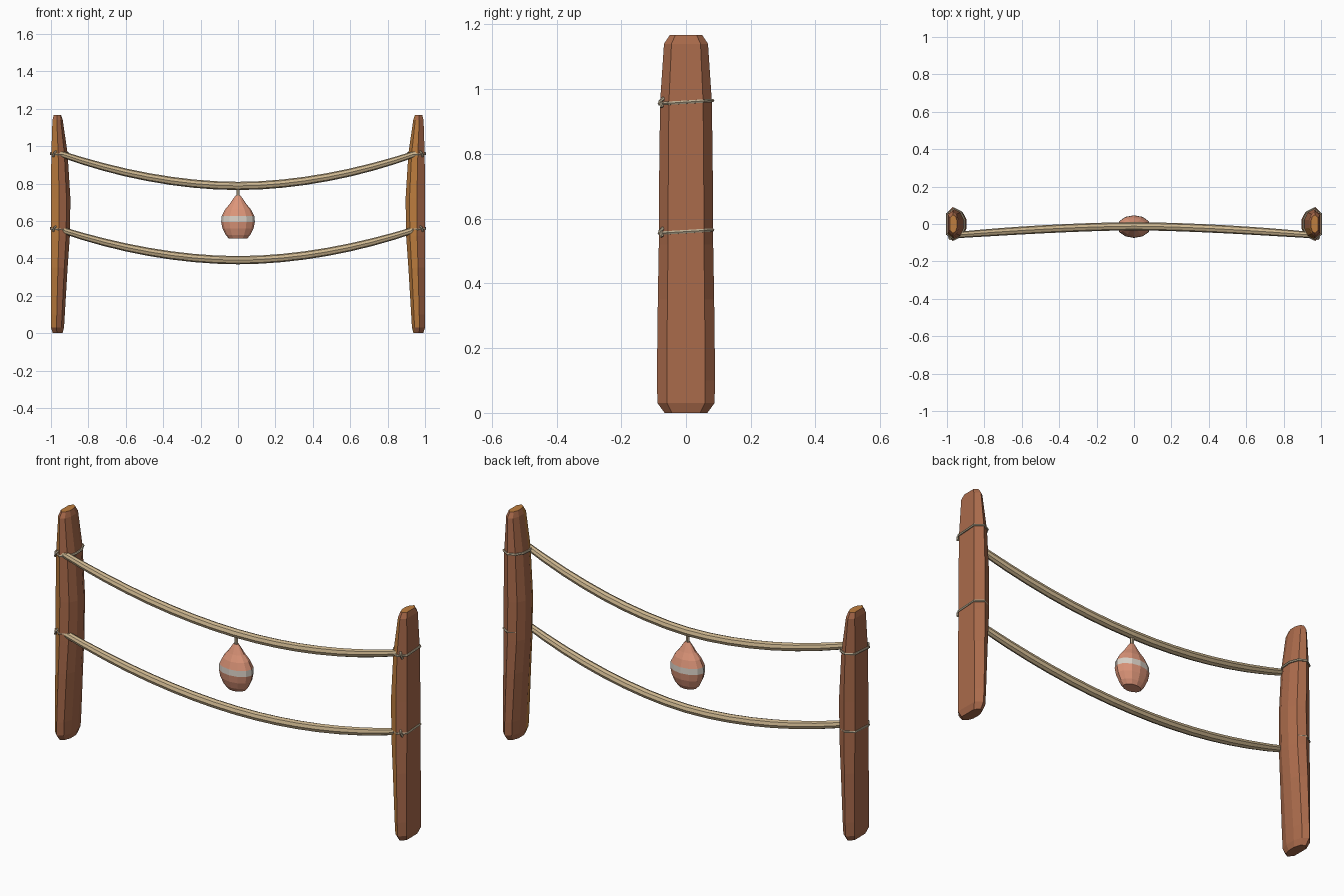
import bpy, bmesh, math
from mathutils import Vector

if "Cube" in bpy.data.objects:
    bpy.data.objects.remove(bpy.data.objects["Cube"])


def material(name, rgb):
    m = bpy.data.materials.new(name)
    m.diffuse_color = (*rgb, 1)
    m.use_nodes = True
    m.node_tree.nodes["Principled BSDF"].inputs["Base Color"].default_value = m.diffuse_color
    return m


BARK = material("red brown wood", (0.40, 0.145, 0.07))
CUT = material("orange wood", (0.52, 0.21, 0.05))
ROPE = material("tan rope", (0.60, 0.46, 0.27))
TWINE = material("grey tan twine", (0.50, 0.41, 0.28))
CLAY = material("pink clay", (0.72, 0.30, 0.19))
BAND = material("off white band", (0.70, 0.64, 0.57))


def loft(name, rings, mats, pick):
    """Skin a list of closed rings, cap both ends, colour faces with pick()."""
    bm = bmesh.new()
    loops = [[bm.verts.new(p) for p in ring] for ring in rings]
    n = len(loops[0])
    for a, b in zip(loops, loops[1:]):
        for i in range(n):
            j = (i + 1) % n
            bm.faces.new((a[i], a[j], b[j], b[i]))
    bm.faces.new(loops[0])
    bm.faces.new(loops[-1])
    bmesh.ops.recalc_face_normals(bm, faces=bm.faces[:])
    for f in bm.faces:
        f.material_index = pick(f)
    me = bpy.data.meshes.new(name)
    bm.to_mesh(me)
    bm.free()
    for m in mats:
        me.materials.append(m)
    ob = bpy.data.objects.new(name, me)
    bpy.context.collection.objects.link(ob)
    return ob


def tube(name, points, radius, mat, closed=False, res=2, taper=None):
    """Faceted tube along a path."""
    cu = bpy.data.curves.new(name, 'CURVE')
    cu.dimensions = '3D'
    cu.bevel_depth = radius
    cu.bevel_resolution = res
    cu.use_fill_caps = not closed
    sp = cu.splines.new('POLY')
    sp.points.add(len(points) - 1)
    for i, p in enumerate(points):
        sp.points[i].co = (*p, 1)
        sp.points[i].radius = taper(i / (len(points) - 1)) if taper else 1
    sp.use_cyclic_u = closed
    sp.use_smooth = False
    cu.materials.append(mat)
    ob = bpy.data.objects.new(name, cu)
    bpy.context.collection.objects.link(ob)
    bpy.ops.object.select_all(action='DESELECT')
    ob.select_set(True)
    bpy.context.view_layer.objects.active = ob
    bpy.ops.object.convert(target='MESH')
    return ob


# Post section: (0 outer .. 1 inner, fraction of half depth)
HALF = [(0, 0.66), (0.42, 1), (0.80, 0.78), (1, 0.30)]
SECTION = HALF + [(u, -v) for u, v in reversed(HALF)]
# Post levels: height, outer x, inner x, half depth
LEVELS = [(0, 0.99, 0.938, 0.066), (0.03, 1, 0.93, 0.088), (0.1, 1, 0.926, 0.09),
          (0.35, 1, 0.911, 0.087), (0.52, 1, 0.899, 0.084), (0.72, 1, 0.896, 0.083),
          (0.96, 0.998, 0.911, 0.08), (1.14, 0.992, 0.937, 0.068),
          (1.167, 0.985, 0.946, 0.05)]


def section(side, z, outer, inner, depth, tilt=0.0):
    return [Vector((side * (outer + (inner - outer) * u), depth * v, z + tilt * v))
            for u, v in SECTION]


def post_colour(f):
    n = f.normal
    return 1 if n.z > 0.9 or (n.x < -0.1 and n.y < -0.1 and abs(n.z) < 0.4) else 0


for side, word in ((-1, "left"), (1, "right")):
    loft(word + "_post", [section(side, *lv) for lv in LEVELS], [BARK, CUT], post_colour)
    # Twine lashings with a small knot at the front
    for z, level in ((0.56, "lower"), (0.96, "upper")):
        ring = section(side, z, 1.0, 0.907, 0.0815, 0.005)
        tube(f"{word}_{level}_lashing", ring, 0.006, TWINE, True, 1)
        x = side * 0.972
        tube(f"{word}_{level}_knot",
             [(x, -0.068, z + 0.012), (x + side * 0.012, -0.08, z + 0.002),
              (x + side * 0.016, -0.074, z - 0.016)], 0.006, TWINE, False, 1)

# Sagging ropes between the posts
for level, low, high in (("lower", 0.39, 0.557), ("upper", 0.787, 0.962)):
    pts = []
    for i in range(17):
        t = -1 + i / 8
        pts.append((0.958 * t, -0.012 - 0.048 * abs(t) ** 1.6,
                    low + (high - low) * abs(t) ** 1.9))
    tube(level + "_rope", pts, 0.022, ROPE,
         taper=lambda s: 1 - 0.25 * abs(2 * s - 1) ** 4)

# Hanging flattened gourd with a painted band
PROFILE = [(0.505, 0.048), (0.525, 0.066), (0.56, 0.083), (0.595, 0.09), (0.625, 0.088),
           (0.66, 0.07), (0.69, 0.045), (0.715, 0.028), (0.735, 0.014)]
rings = [[(r * math.cos(a), -0.014 + 0.67 * r * math.sin(a), z)
          for a in (math.tau * k / 12 for k in range(12))] for z, r in PROFILE]
loft("hanging_gourd", rings, [CLAY, BAND],
     lambda f: 1 if 0.597 < f.calc_center_median().z < 0.623 else 0)
tube("gourd_cord", [(0, -0.014, 0.725), (0, -0.014, 0.78)], 0.009, TWINE, False, 1)
